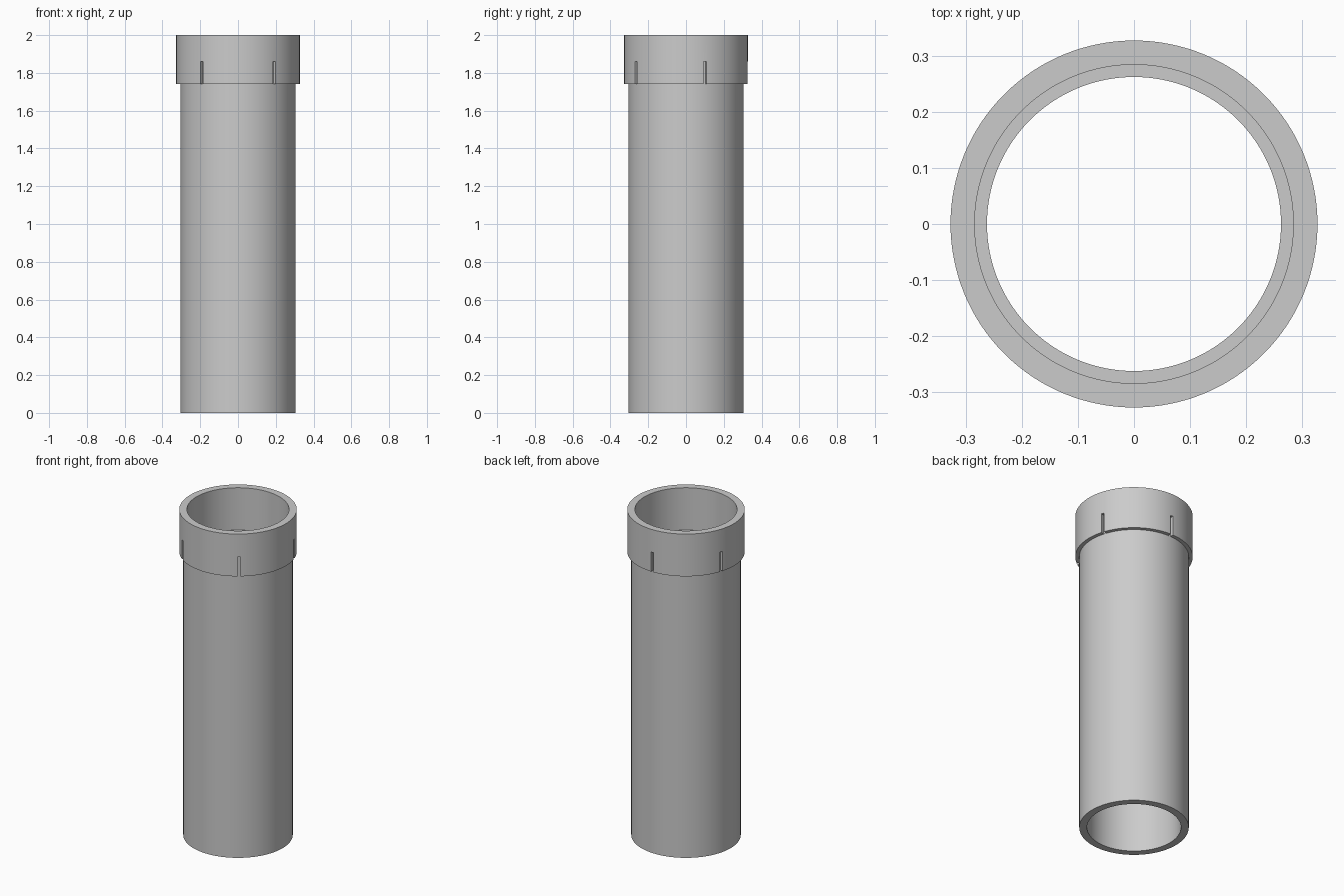
import bpy, bmesh
from math import radians, cos, sin, tau
from mathutils import Matrix

cube = bpy.data.objects.get("Cube")
if cube:
    bpy.data.objects.remove(cube, do_unlink=True)

SEGMENTS = 128
COLLAR_Z, TOP_Z = 1.74, 2.0
BODY_IN, COLLAR_IN, BODY_OUT, COLLAR_OUT = 0.262, 0.284, 0.305, 0.327
SLOT_WIDTH, SLOT_TOP, SLOT_COUNT = 0.017, 1.86, 5

grey = bpy.data.materials.new("plain grey")
grey.use_nodes = True
grey.diffuse_color = (0.6, 0.6, 0.6, 1)
grey.node_tree.nodes["Principled BSDF"].inputs["Base Color"].default_value = (0.6, 0.6, 0.6, 1)


def add_object(name, bm):
    bmesh.ops.recalc_face_normals(bm, faces=bm.faces)
    mesh = bpy.data.meshes.new(name)
    bm.to_mesh(mesh)
    bm.free()
    mesh.materials.append(grey)
    obj = bpy.data.objects.new(name, mesh)
    bpy.context.collection.objects.link(obj)
    return obj


def lathe(name, profile):
    """Revolve a closed (radius, height) profile around z."""
    bm = bmesh.new()
    rings = []
    for i in range(SEGMENTS):
        a = tau * i / SEGMENTS
        rings.append([bm.verts.new((r * cos(a), r * sin(a), z)) for r, z in profile])
    n = len(profile)
    for i in range(SEGMENTS):
        here, there = rings[i], rings[(i + 1) % SEGMENTS]
        for j in range(n):
            k = (j + 1) % n
            bm.faces.new((here[j], there[j], there[k], here[k]))
    return add_object(name, bm)


# Open tube with a stepped socket collar at the top
tube = lathe("tube_with_collar", [
    (BODY_IN, 0), (BODY_OUT, 0), (BODY_OUT, COLLAR_Z), (COLLAR_OUT, COLLAR_Z),
    (COLLAR_OUT, TOP_Z), (COLLAR_IN, TOP_Z), (COLLAR_IN, COLLAR_Z), (BODY_IN, COLLAR_Z)])

# Evenly spaced slots in the collar's lower edge
bm = bmesh.new()
inner, outer, low = BODY_OUT + 0.001, COLLAR_OUT + 0.03, COLLAR_Z - 0.04
for i in range(SLOT_COUNT):
    turn = Matrix.Rotation(radians(18) + tau * i / SLOT_COUNT, 4, 'Z')
    place = Matrix.Translation(((inner + outer) / 2, 0, (low + SLOT_TOP) / 2))
    size = Matrix.Diagonal((outer - inner, SLOT_WIDTH, SLOT_TOP - low, 1))
    bmesh.ops.create_cube(bm, size=1, matrix=turn @ place @ size)
cutter = add_object("slot_cutter", bm)
cutter.hide_render = True

cut = tube.modifiers.new("slots", 'BOOLEAN')
cut.operation = 'DIFFERENCE'
cut.solver = 'EXACT'
cut.object = cutter

bpy.ops.object.select_all(action='DESELECT')
tube.select_set(True)
bpy.context.view_layer.objects.active = tube
bpy.ops.object.modifier_apply(modifier=cut.name)
bpy.data.objects.remove(cutter, do_unlink=True)
bpy.ops.object.shade_smooth_by_angle(angle=radians(30))
